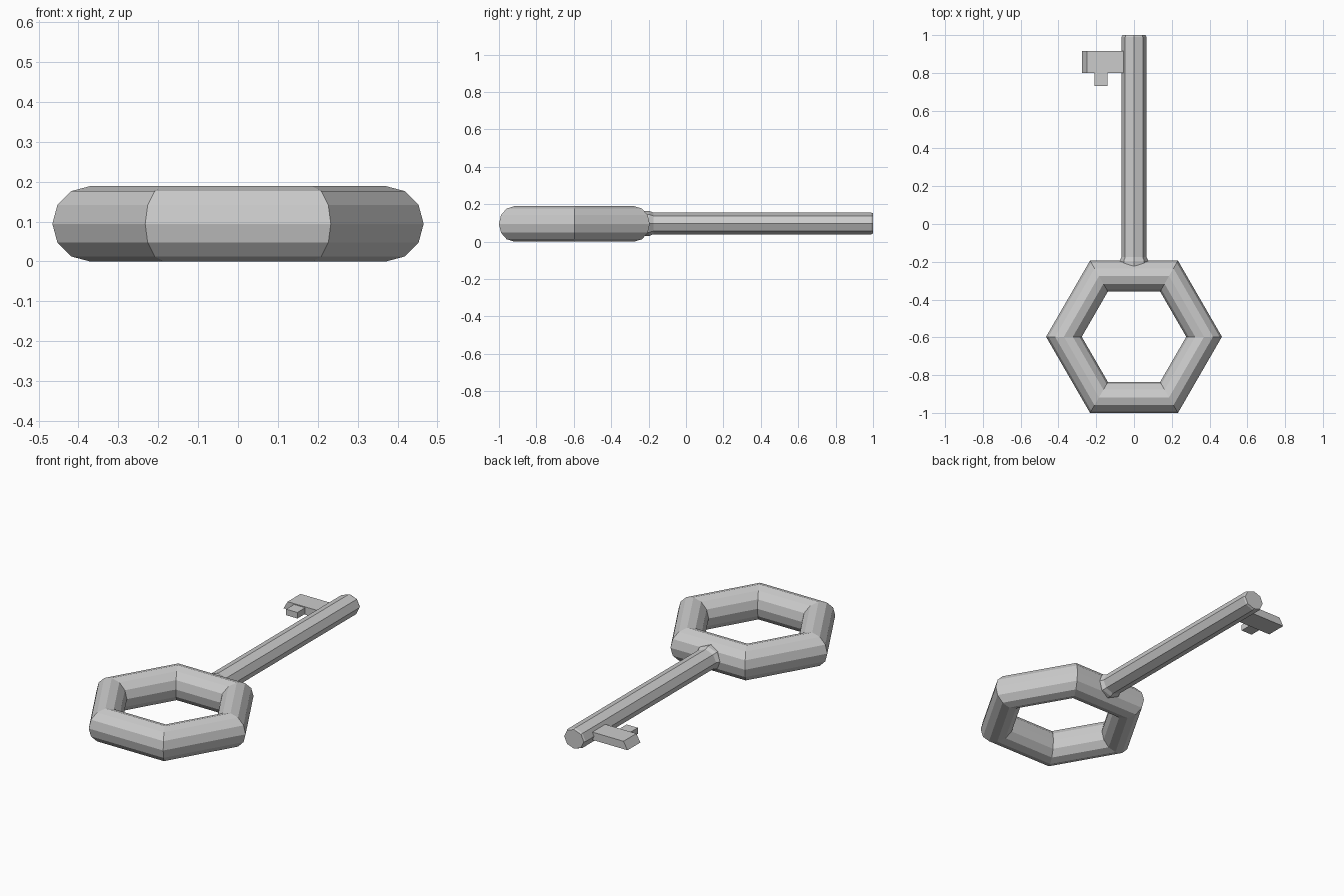
import bpy
import bmesh
from math import cos, sin, pi

if "Cube" in bpy.data.objects:
    bpy.data.objects.remove(bpy.data.objects["Cube"])


def make_object(name, bm):
    bmesh.ops.recalc_face_normals(bm, faces=bm.faces)
    mesh = bpy.data.meshes.new(name)
    bm.to_mesh(mesh)
    bm.free()
    obj = bpy.data.objects.new(name, mesh)
    bpy.context.collection.objects.link(obj)
    return obj


def skin(name, loops, closed=False):
    """Bridge successive point loops, capping the ends of an open run."""
    bm = bmesh.new()
    rings = [[bm.verts.new(p) for p in loop] for loop in loops]
    pairs = list(zip(rings, rings[1:]))
    if closed:
        pairs.append((rings[-1], rings[0]))
    else:
        bm.faces.new(rings[0])
        bm.faces.new(rings[-1])
    for a, b in pairs:
        n = len(a)
        for i in range(n):
            j = (i + 1) % n
            bm.faces.new((a[i], a[j], b[j], b[i]))
    return make_object(name, bm)


MID_Z = 0.0945

# Hexagonal handle ring with a twelve-sided tube
major, minor = 0.371, 0.0945
ring = []
for k in range(6):
    a = k * pi / 3
    loop = []
    for i in range(12):
        t = i * pi / 6
        r = major + minor * cos(t)
        loop.append((r * cos(a), -0.597 + r * sin(a), MID_Z + minor * sin(t)))
    ring.append(loop)
skin("handle_ring", ring, closed=True)


# Octagonal shaft, slightly flared at the ring and bevelled at the tip
def octagon(y, scale):
    return [(0.066 * scale * cos(i * pi / 4), y,
             0.097 + 0.058 * scale * sin(i * pi / 4)) for i in range(8)]


skin("shaft", [octagon(-0.25, 1.15), octagon(-0.195, 1.15), octagon(-0.175, 1.0),
               octagon(0.99, 1.0), octagon(1.0, 0.93)])

# Key bit: flat plate with a slanted outer end
profile = [(-0.03, 0.075), (-0.275, 0.075), (-0.25, 0.119), (-0.03, 0.119)]
skin("key_bit", [[(x, y, z) for x, z in profile] for y in (0.80, 0.915)])

# Small tooth on the handle side of the bit
tooth = [(-0.21, 0.08), (-0.14, 0.08), (-0.14, 0.114), (-0.21, 0.114)]
skin("bit_tooth", [[(x, y, z) for x, z in tooth] for y in (0.73, 0.81)])
